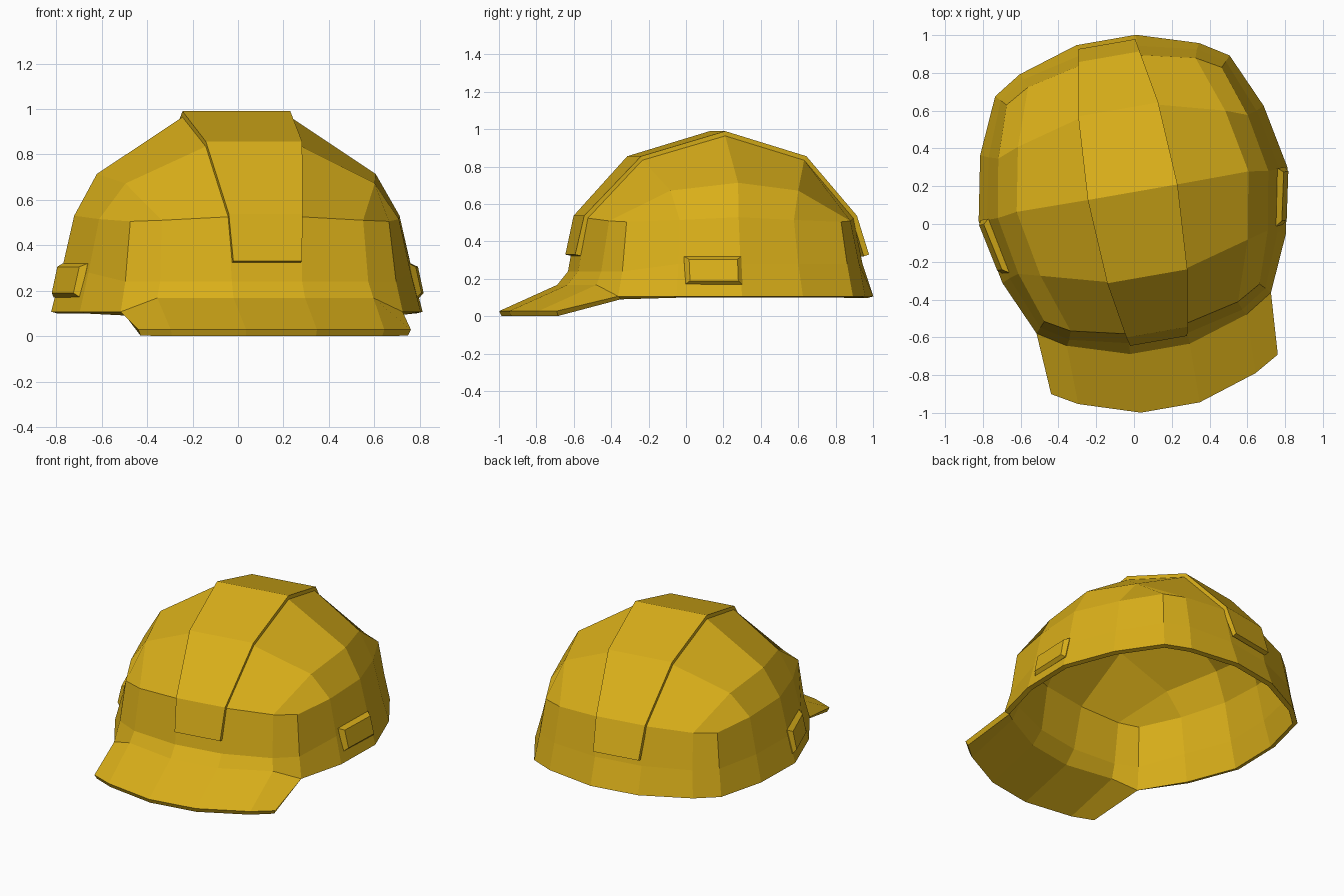
import bpy, bmesh
from math import radians
from mathutils import Matrix

if "Cube" in bpy.data.objects:
    bpy.data.objects.remove(bpy.data.objects["Cube"])

YC = 0.155   # fore-aft centre of the shell
PLACE = Matrix.Rotation(radians(9.9), 4, 'Z') @ Matrix.Translation((0.022, 0, 0))

mat = bpy.data.materials.new("yellow_plastic")
mat.diffuse_color = (0.70, 0.43, 0.01, 1)
mat.use_nodes = True
mat.node_tree.nodes["Principled BSDF"].inputs["Base Color"].default_value = mat.diffuse_color


def finish(bm, name, thickness=0):
    bmesh.ops.recalc_face_normals(bm, faces=bm.faces[:])
    # make sure the open sheet faces outward (highest face points up)
    bm.normal_update()
    top = max(bm.faces, key=lambda f: f.calc_center_median().z)
    if thickness and top.normal.z < 0:
        bmesh.ops.reverse_faces(bm, faces=bm.faces[:])
    bm.transform(PLACE)
    me = bpy.data.meshes.new(name)
    bm.to_mesh(me)
    bm.free()
    me.materials.append(mat)
    ob = bpy.data.objects.new(name, me)
    bpy.context.collection.objects.link(ob)
    if thickness:
        m = ob.modifiers.new("thickness", 'SOLIDIFY')
        m.thickness = thickness
        m.offset = -1
        m.use_even_offset = True
    return ob


def full_side(quarter):
    """Quarter ring (front to side) -> nine points running front to back."""
    front = [(x, YC - y, z) for x, y, z in quarter]
    back = [(x, YC + y, z) for x, y, z in quarter[:-1]]
    return front + back[::-1]


# Shell: three rings, a crown patch and the front brim
upper = full_side([(.165, .72, .525), (.45, .655, .51), (.578, .582, .505),
                   (.67, .31, .515), (.727, 0, .53)])
middle = full_side([(.157, .772, .28), (.465, .70, .28), (.605, .61, .28),
                    (.72, .325, .28), (.785, 0, .28)])
rim = full_side([(.16, .83, .107), (.483, .729, .107), (.63, .637, .107),
                 (.762, .343, .107), (.83, 0, .107)])
for i in range(3):
    x, y, z = middle[i]
    middle[i] = (x, y, 0.24)
for i in range(2):
    x, y, z = rim[i]
    rim[i] = (x, y, 0.168)
brim = [(.158, -.99, .028), (.477, -.888, .028), (.609, -.812, .028)]
crown_in = [(.214, -.278, .835), (.24, .167, .965), (.214, .60, .835)]
crown_out = [(.557, -.185, .672), (.623, .17, .714), (.557, .508, .672)]

bm = bmesh.new()
inner = {}
for s in (1, -1):
    up, mid, low, br, ci, co = [[bm.verts.new((x * s, y, z)) for x, y, z in row]
                                for row in (upper, middle, rim, brim, crown_in, crown_out)]
    for a, b in ((up, mid), (mid, low)):
        for i in range(8):
            bm.faces.new((a[i], a[i + 1], b[i + 1], b[i]))
    for i in range(2):
        bm.faces.new((low[i], low[i + 1], br[i + 1], br[i]))
        bm.faces.new((ci[i], ci[i + 1], co[i + 1], co[i]))
    for u, c_in, c_out, c_mid in ((up, ci[0], co[0], co[1]), (up[::-1], ci[2], co[2], co[1])):
        bm.faces.new((c_in, c_out, u[1], u[0]))
        bm.faces.new((c_out, u[3], u[2], u[1]))
        bm.faces.new((c_out, c_mid, u[4], u[3]))
    inner[s] = [br[0], low[0], mid[0], up[0]] + ci + [up[8], mid[8], low[8]]
for i in range(len(inner[1]) - 1):
    bm.faces.new((inner[1][i], inner[1][i + 1], inner[-1][i + 1], inner[-1][i]))
finish(bm, "helmet_shell", 0.03)

# Raised ridge band over the crown
ridge = [(.153, -.632, .33), (.165, -.585, .538), (.215, -.285, .856), (.241, .167, .99),
         (.215, .612, .856), (.165, .895, .538), (.153, .963, .33)]
bm = bmesh.new()
rows = [[bm.verts.new((x * s, y, z)) for s in (1, -1)] for x, y, z in ridge]
for a, b in zip(rows, rows[1:]):
    bm.faces.new((a[0], a[1], b[1], b[0]))
finish(bm, "crown_ridge", 0.03)

# Accessory slots: bevelled plates on both sides
base = [(.812, .16, .17), (.745, -.14, .17), (.712, -.14, .32), (.772, .16, .32)]
face = [(.831, .135, .19), (.778, -.118, .19), (.752, -.118, .305), (.806, .135, .305)]
for s, side in ((1, "right"), (-1, "left")):
    bm = bmesh.new()
    lo = [bm.verts.new(((x - .02) * s, y, z)) for x, y, z in base]
    md = [bm.verts.new(((x + .006) * s, y, z)) for x, y, z in base]
    hi = [bm.verts.new((x * s, y, z)) for x, y, z in face]
    for a, b in ((lo, md), (md, hi)):
        for i in range(4):
            j = (i + 1) % 4
            bm.faces.new((a[i], a[j], b[j], b[i]))
    bm.faces.new(hi)
    bm.faces.new(lo[::-1])
    finish(bm, "accessory_slot_" + side)
